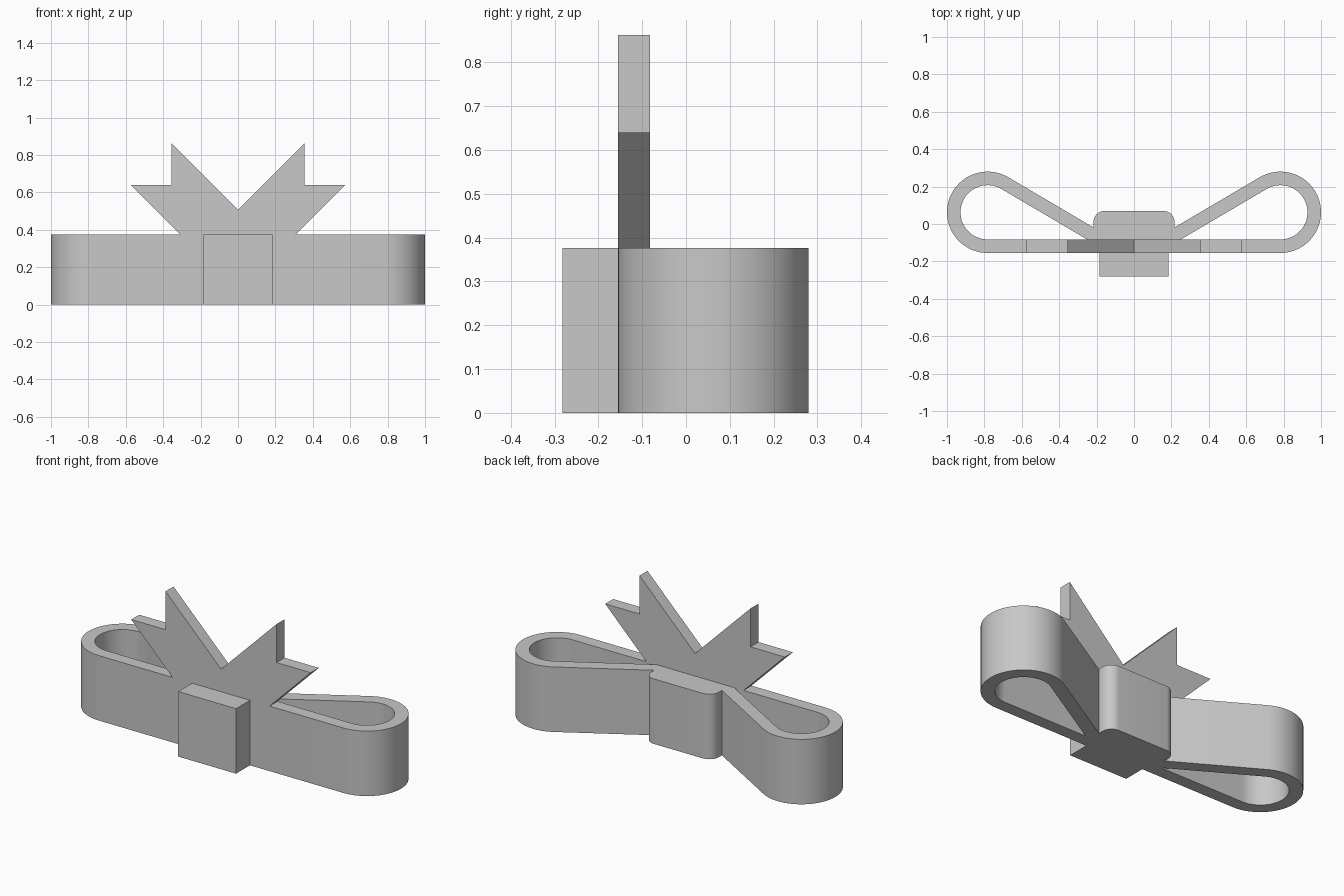
import bpy, bmesh
from math import radians, sin, cos, tan

cube = bpy.data.objects.get("Cube")
if cube:
    bpy.data.objects.remove(cube, do_unlink=True)

grey = bpy.data.materials.new("plain grey")
grey.use_nodes = True
colour = (0.58, 0.58, 0.58, 1)
grey.diffuse_color = colour
grey.node_tree.nodes["Principled BSDF"].inputs["Base Color"].default_value = colour


def arc(cx, cy, r, start, end, steps):
    angles = [radians(start + (end - start) * i / steps) for i in range(steps + 1)]
    return [(cx + r * cos(a), cy + r * sin(a)) for a in angles]


def flip(points):
    return [(-x, y) for x, y in reversed(points)]


def extruded(name, loops, depth, location, rotation=(0, 0, 0)):
    """Solid from closed flat outlines; inner outlines become holes."""
    curve = bpy.data.curves.new(name, 'CURVE')
    curve.dimensions = '2D'
    curve.fill_mode = 'BOTH'
    curve.extrude = depth / 2
    for points in loops:
        spline = curve.splines.new('POLY')
        spline.points.add(len(points) - 1)
        for p, (x, y) in zip(spline.points, points):
            p.co = (x, y, 0, 1)
        spline.use_cyclic_u = True
    obj = bpy.data.objects.new(name, curve)
    bpy.context.collection.objects.link(obj)
    obj.location, obj.rotation_euler = location, rotation
    bpy.ops.object.select_all(action='DESELECT')
    obj.select_set(True)
    bpy.context.view_layer.objects.active = obj
    bpy.ops.object.convert(target='MESH')
    obj = bpy.context.object
    # Weld caps to walls
    bm = bmesh.new()
    bm.from_mesh(obj.data)
    bmesh.ops.remove_doubles(bm, verts=bm.verts, dist=0.0001)
    bmesh.ops.recalc_face_normals(bm, faces=bm.faces)
    bm.to_mesh(obj.data)
    bm.free()
    obj.data.materials.clear()
    obj.data.materials.append(grey)
    bpy.ops.object.shade_smooth_by_angle(angle=radians(30))
    return obj


# Ribbon band: rounded loop ends, flat front, sloping back
height, front, thick = 0.376, -0.155, 0.0725
cx, cy, r, lean = 0.7825, 0.0625, 0.2175, 30.5
outer = arc(cx, cy, r, -90, 90 + lean, 40)
inner = arc(cx, cy, r - thick, -90, 90 + lean, 40)
slope = tan(radians(lean))

# Knot: square block in front, rounded block behind
knot = 0.217
tx, ty = outer[-1]
meet = (knot, ty - (tx - knot) * slope)
corner = arc(knot - 0.06, 0.01, 0.06, 0, 90, 10)
half = [(0.185, -0.282), (0.185, front)] + outer + [meet] + corner

# Loop openings, pointed towards the knot
ix, iy = inner[-1]
tip = (ix - (iy - front - thick) / slope, front + thick)
hole = inner + [tip]
extruded("bow_loops_and_knot", [half + flip(half), hole, flip(hole)],
         height, (0, 0, height / 2))

# Notched tails rising in a V from the front band
tail = [(0.311, height), (0.575, 0.64), (0.355, 0.64), (0.355, 0.862)]
extruded("bow_tails", [tail + [(0, 0.507)] + flip(tail)],
         thick, (0, front + thick / 2, 0), (radians(90), 0, 0))
